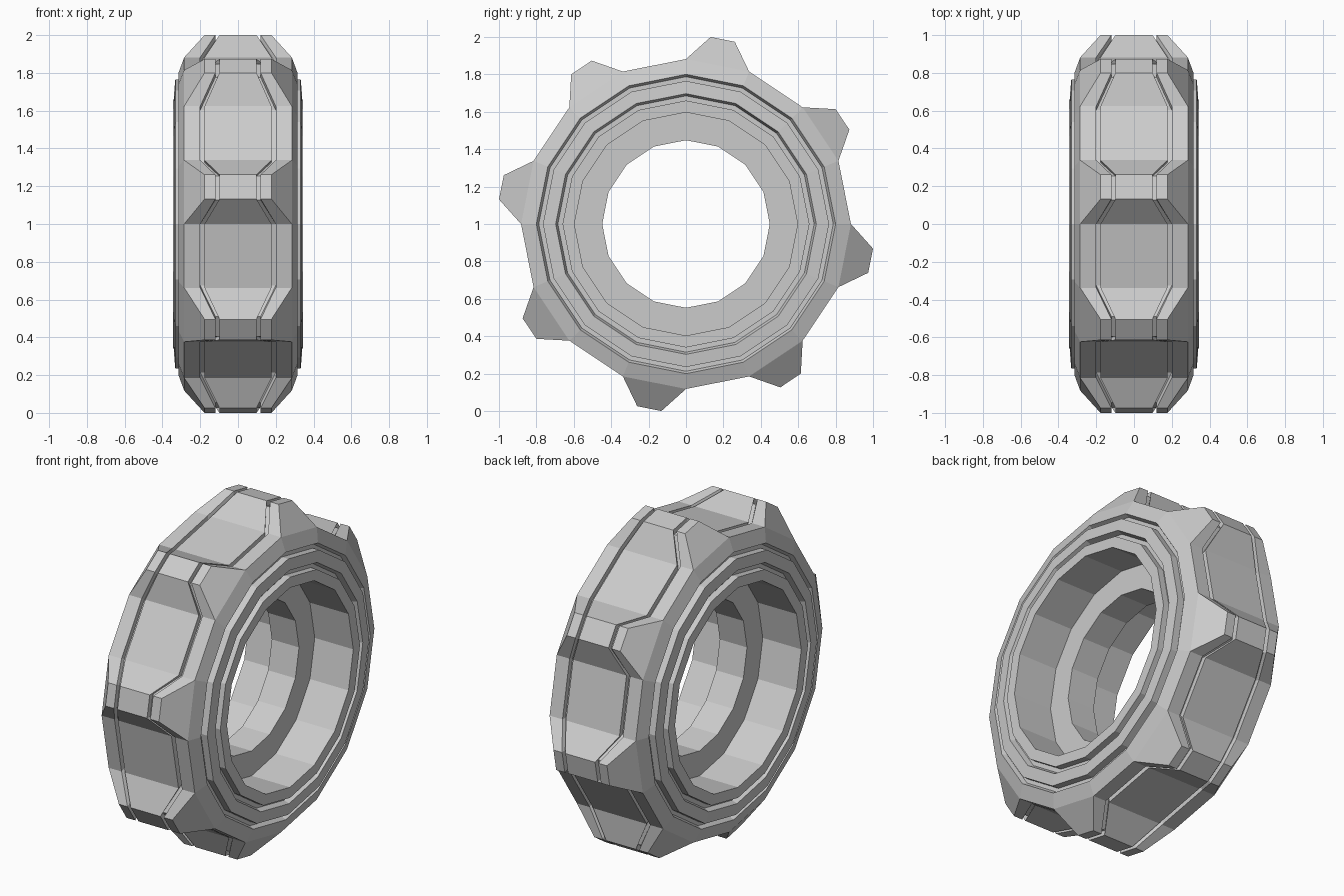
import bpy, bmesh
from math import sin, cos, radians

if "Cube" in bpy.data.objects:
    bpy.data.objects.remove(bpy.data.objects["Cube"])

CENTRE_Z = 1.0
FLOOR_R, TIP_R = 0.882, 1.0086      # tread floor and lug tip radii
GROOVE = 0.03                       # tread groove depth

# Half profile of the sidewall as (x, radius), from tread shoulder to the web
SIDE = [(0.285, FLOOR_R), (0.315, 0.80), (0.29, 0.787), (0.29, 0.765),
        (0.332, 0.765), (0.338, 0.697), (0.305, 0.685), (0.305, 0.66),
        (0.345, 0.66), (0.345, 0.597), (0.09, 0.597)]


def tread(r, groove_in, groove_out, edge):
    """Half tread profile with one groove."""
    return [(groove_in, r), (groove_in, r - GROOVE),
            (groove_out, r - GROOVE), (groove_out, r), (edge, r)]


def mirrored(half):
    return [(-x, r) for x, r in reversed(half)] + half


def loft_ring(name, stations):
    """Loft (angle, profile) stations into a closed ring around the x axis."""
    bm = bmesh.new()
    rings = []
    for a, prof in stations:
        rings.append([bm.verts.new((x, r * sin(radians(a)), CENTRE_Z + r * cos(radians(a))))
                      for x, r in prof])
    for i, ring in enumerate(rings):
        nxt = rings[(i + 1) % len(rings)]
        for j in range(len(ring) - 1):
            bm.faces.new((ring[j], ring[j + 1], nxt[j + 1], nxt[j]))
    bmesh.ops.remove_doubles(bm, verts=bm.verts, dist=1e-5)
    bmesh.ops.dissolve_limit(bm, angle_limit=radians(0.5), verts=bm.verts, edges=bm.edges)
    mesh = bpy.data.meshes.new(name)
    bm.to_mesh(mesh)
    bm.free()
    obj = bpy.data.objects.new(name, mesh)
    bpy.context.collection.objects.link(obj)
    return obj


# Tyre: sixteen flats, every second one carrying a tapered lug
chord = cos(radians(11.25)) / cos(radians(3.75))
floor_prof = mirrored(tread(FLOOR_R, 0.177, 0.2, 0.285) + SIDE)
lug_prof = mirrored(tread(TIP_R, 0.098, 0.12, 0.177) + [(x, r * chord) for x, r in SIDE])
stations = []
for k in range(8):
    for offset, prof in ((0, floor_prof), (7.5, lug_prof), (15, lug_prof), (22.5, floor_prof)):
        stations.append((45 * k + offset, prof))
loft_ring("tyre", stations)

# Hub web: flat ring inside the tyre with the central hole
web_prof = [(0.09, 0.597), (0.09, 0.448), (-0.09, 0.448), (-0.09, 0.597)]
loft_ring("hub_web", [(22.5 * k, web_prof) for k in range(16)])
